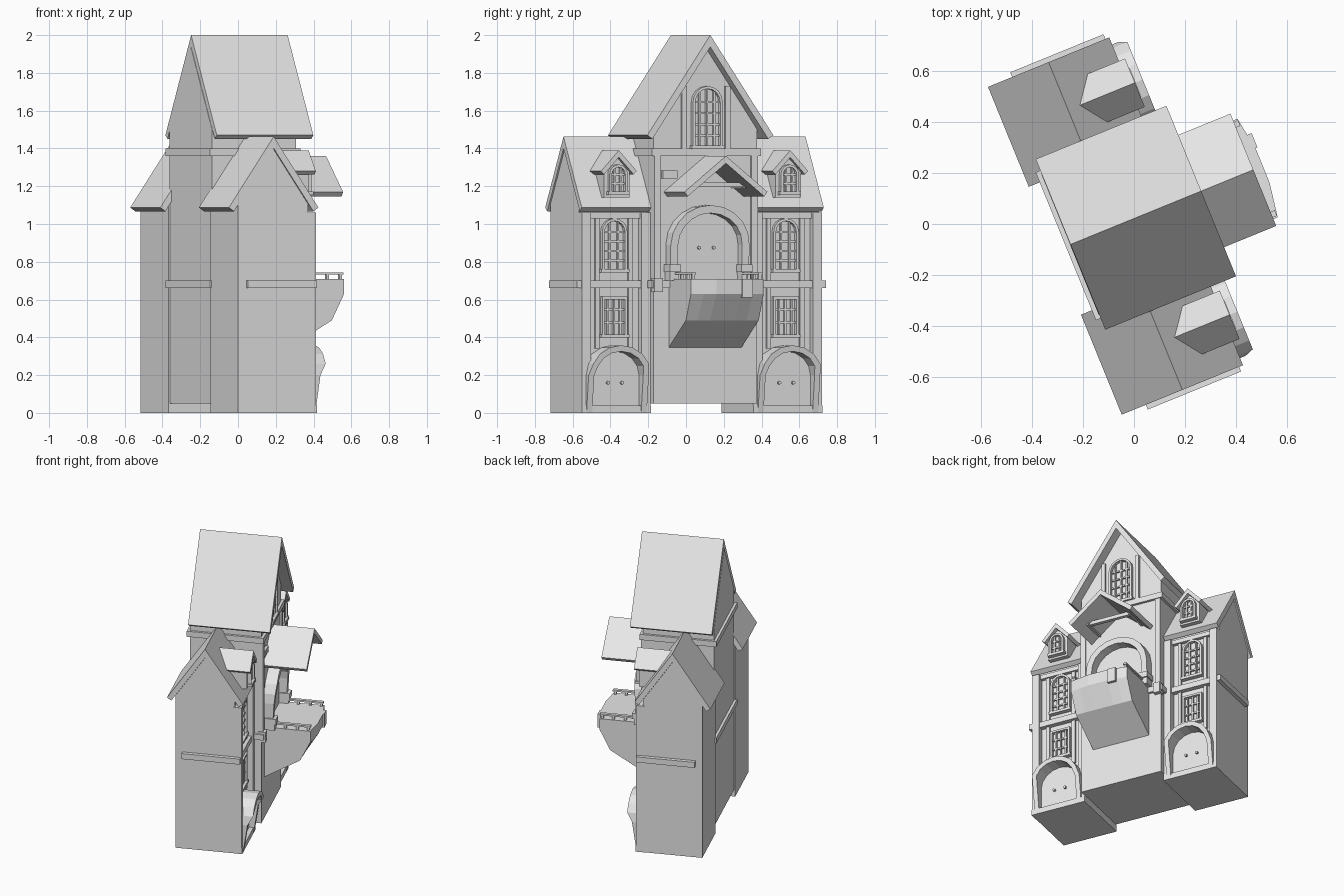
import bpy, bmesh, math
from mathutils import Matrix

if "Cube" in bpy.data.objects:
    bpy.data.objects.remove(bpy.data.objects["Cube"])

stone = bpy.data.materials.new("pale_grey")
stone.use_nodes = True
GREY = (0.8, 0.8, 0.8, 1)
stone.diffuse_color = GREY
stone.node_tree.nodes["Principled BSDF"].inputs["Base Color"].default_value = GREY

# Working frame: x = facade direction, y = along the facade; turned into place here
PLACE = Matrix.Rotation(math.radians(22.2), 4, "Z") @ Matrix.Translation((0, 0.02, 0))


def loft(name, rings):
    """Solid through matching closed rings of points."""
    bm = bmesh.new()
    rows = [[bm.verts.new(p) for p in ring] for ring in rings]
    n = len(rows[0])
    for lower, upper in zip(rows, rows[1:]):
        for i in range(n):
            j = (i + 1) % n
            bm.faces.new((lower[i], lower[j], upper[j], upper[i]))
    bm.faces.new(rows[0])
    bm.faces.new(rows[-1])
    bmesh.ops.recalc_face_normals(bm, faces=bm.faces)
    bm.transform(PLACE)
    mesh = bpy.data.meshes.new(name)
    bm.to_mesh(mesh)
    bm.free()
    mesh.materials.append(stone)
    ob = bpy.data.objects.new(name, mesh)
    bpy.context.collection.objects.link(ob)
    return ob


def along_x(name, pts, lo, hi, flare=None):
    """Extrude a (y, z) profile forward; flare pushes the front out by height."""
    front = [(hi + (flare(z) if flare else 0), y, z) for y, z in pts]
    return loft(name, [[(lo, y, z) for y, z in pts], front])


def along_y(name, pts, lo, hi):
    return loft(name, [[(x, y, z) for x, z in pts] for y in (lo, hi)])


def box(name, x0, x1, y0, y1, z0, z1):
    return along_x(name, [(y0, z0), (y1, z0), (y1, z1), (y0, z1)], x0, x1)


def chevron(mid, half, top, drop, t=0.035):
    """Thin gable roof section."""
    length = math.hypot(half, drop)
    dx, dz = t * drop / length, t * half / length
    inner = top - t * length / half
    return [(mid, top), (mid + half, top - drop), (mid + half - dx, top - drop - dz),
            (mid, inner), (mid - half + dx, top - drop - dz), (mid - half, top - drop)]


def gable(mid, half, base, eave, peak):
    return [(mid - half, base), (mid + half, base), (mid + half, eave), (mid, peak), (mid - half, eave)]


def arch(mid, half, base, spring, top, n=8):
    pts = [(mid + half, base)]
    for i in range(n + 1):
        t = math.pi * i / n
        pts.append((mid + half * math.cos(t), spring + (top - spring) * math.sin(t)))
    return pts + [(mid - half, base)]


def arch_ring(mid, half, base, spring, top, width, n=8):
    return arch(mid, half, base, spring, top, n) + \
        arch(mid, half - width, base, spring, top - width, n)[::-1]


def window(name, x, mid, half, base, top, arched=True, cols=3, rows=3):
    """Framed window with glazing bars standing on the wall plane x."""
    w = 0.014
    spring = top - half if arched else top
    if arched:
        along_x(name + "_frame", arch_ring(mid, half, base, spring, top, w), x, x + 0.025)
    else:
        for s in (-1, 1):
            y = mid + s * (half - w / 2)
            box(name + "_jamb", x, x + 0.025, y - w / 2, y + w / 2, base, top)
        box(name + "_head", x, x + 0.025, mid - half, mid + half, top - w, top)
    box(name + "_sill", x, x + 0.032, mid - half - 0.008, mid + half + 0.008, base - 0.012, base + 0.006)
    for i in range(1, cols):
        off = -half + 2 * half * i / cols
        rise = math.sqrt(half * half - off * off) if arched else 0
        y = mid + off
        box(name + "_upright_bar", x, x + 0.015, y - 0.005, y + 0.005, base, spring + rise - w / 2)
    for i in range(1, rows + (1 if arched else 0)):
        z = base + (spring - base) * i / rows
        box(name + "_cross_bar", x, x + 0.013, mid - half + w / 2, mid + half - w / 2, z - 0.005, z + 0.005)


def knobs(x, mid, z, gap):
    for s in (-1, 1):
        y = mid + s * gap
        pts = [(y + 0.009 * math.cos(i * math.pi / 4), z + 0.009 * math.sin(i * math.pi / 4)) for i in range(8)]
        along_x("door_knob", pts, x, x + 0.015)


# Central tower, its roof and string courses
along_x("tower_body", gable(0, 0.295, 0.05, 1.504, 1.938), -0.262, 0.22)
along_x("tower_roof", chevron(0, 0.36, 2.0, 0.53), -0.26, 0.292)
for z in (0.66, 1.36):
    box("tower_belt", -0.28, 0.238, -0.312, 0.312, z, z + 0.04)
for s in (-1, 1):
    y = s * 0.125
    box("gable_strip", 0.21, 0.235, y - 0.014, y + 0.014, 1.40, 1.73)
    y = s * 0.278
    box("tower_corner_strip", 0.21, 0.232, y - 0.018, y + 0.018, 0.70, 1.36)
    box("corner_block", 0.2, 0.25, y - 0.025, y + 0.025, 0.64, 0.715)
window("gable_window", 0.22, 0.005, 0.085, 1.41, 1.73, cols=4, rows=4)

# Wall vent
box("vent_frame", 0.21, 0.238, -0.25, -0.165, 1.24, 1.282)
box("vent_plate", 0.21, 0.243, -0.238, -0.177, 1.25, 1.272)

# Great balcony door with its arched surround
along_x("balcony_arch", arch_ring(0, 0.225, 0.72, 0.89, 1.1, 0.042, 10), 0.21, 0.28,
        lambda z: 0.02 * max(0, min(1, (z - 0.8) / 0.2)))
along_x("balcony_door", arch(0, 0.185, 0.7, 0.89, 1.06, 10), 0.21, 0.232)
knobs(0.23, 0, 0.875, 0.042)
for s in (-1, 1):
    y = s * 0.205
    box("arch_capital", 0.21, 0.305, y - 0.032, y + 0.032, 0.745, 0.785)
    box("arch_foot", 0.21, 0.295, y - 0.026, y + 0.026, 0.70, 0.745)

# Bowed balcony with side rails
sections = []
for y in (-0.208, -0.14, -0.07, 0.07, 0.14, 0.208):
    bow = 0.022 * (1 - max(0, abs(y) - 0.07) / 0.138)
    side = [(0.2, 0.335), (0.46, 0.49), (0.53 + bow, 0.63), (0.53 + bow, 0.71), (0.2, 0.71)]
    sections.append([(x, y, z) for x, z in side])
loft("balcony", sections)
box("balcony_plaque", 0.54, 0.56, 0.075, 0.135, 0.61, 0.71)
for s in (-1, 1):
    y = s * 0.19
    box("balcony_rail", 0.22, 0.53, y - 0.012, y + 0.012, 0.732, 0.744)
    for x in (0.28, 0.36, 0.44, 0.515):
        box("rail_post", x - 0.008, x + 0.008, y - 0.008, y + 0.008, 0.70, 0.735)

# Canopy over the balcony
along_x("canopy_roof", chevron(0, 0.237, 1.36, 0.19, 0.03), 0.2, 0.512)
box("canopy_tie_beam", 0.36, 0.385, -0.17, 0.17, 1.195, 1.22)
for s in (-1, 1):
    box("canopy_bracket", 0.21, 0.40, s * 0.16 - 0.012, s * 0.16 + 0.012, 1.19, 1.215)

# Mirrored wings
for s, side in ((-1, "right"), (1, "left")):
    mid = s * 0.49

    def span(inner, outer):
        return sorted((s * inner, s * outer))

    along_y(side + "_wing_body", gable(-0.07, 0.2, 0, 1.104, 1.398), *span(0.293, 0.685))
    along_y(side + "_wing_roof", chevron(-0.07, 0.256, 1.463, 0.376), *span(0.27, 0.692))

    # Corner posts, window strips and belts
    for inner, outer in ((0.293, 0.345), (0.635, 0.687)):
        box(side + "_corner_post", 0.12, 0.175, *span(inner, outer), 0, 1.06)
    for d in (-0.095, 0.095):
        box(side + "_window_strip", 0.12, 0.145, mid + d - 0.012, mid + d + 0.012, 0.34, 1.06)
    box(side + "_front_belt", 0.12, 0.165, *span(0.293, 0.685), 0.66, 0.70)
    box(side + "_side_belt", -0.224, 0.17, *span(0.67, 0.712), 0.66, 0.70)
    box(side + "_eave_beam", 0.12, 0.155, *span(0.293, 0.685), 1.03, 1.06)
    box(side + "_plinth", 0.12, 0.18, *span(0.293, 0.687), 0, 0.04)

    # Facade windows
    window(side + "_upper_window", 0.13, mid, 0.072, 0.755, 1.03, rows=4)
    window(side + "_lower_window", 0.13, mid, 0.072, 0.41, 0.615, arched=False, cols=4)

    # Entrance with a hood that leans out towards the top
    along_x(side + "_door_hood", arch_ring(mid, 0.172, 0, 0.2, 0.358, 0.032), 0.12, 0.18,
            lambda z: 0.065 * max(0, min(1, (z - 0.15) / 0.11)))
    along_x(side + "_door", arch(mid, 0.142, 0.03, 0.2, 0.328), 0.12, 0.15)
    knobs(0.15, mid, 0.16, 0.04)

    # Dormer
    along_x(side + "_dormer_body", gable(mid, 0.073, 1.14, 1.285, 1.35), -0.02, 0.183)
    along_x(side + "_dormer_roof", chevron(mid, 0.102, 1.39, 0.11, 0.025), -0.022, 0.212)
    window(side + "_dormer_window", 0.183, mid, 0.052, 1.165, 1.315, rows=2)
